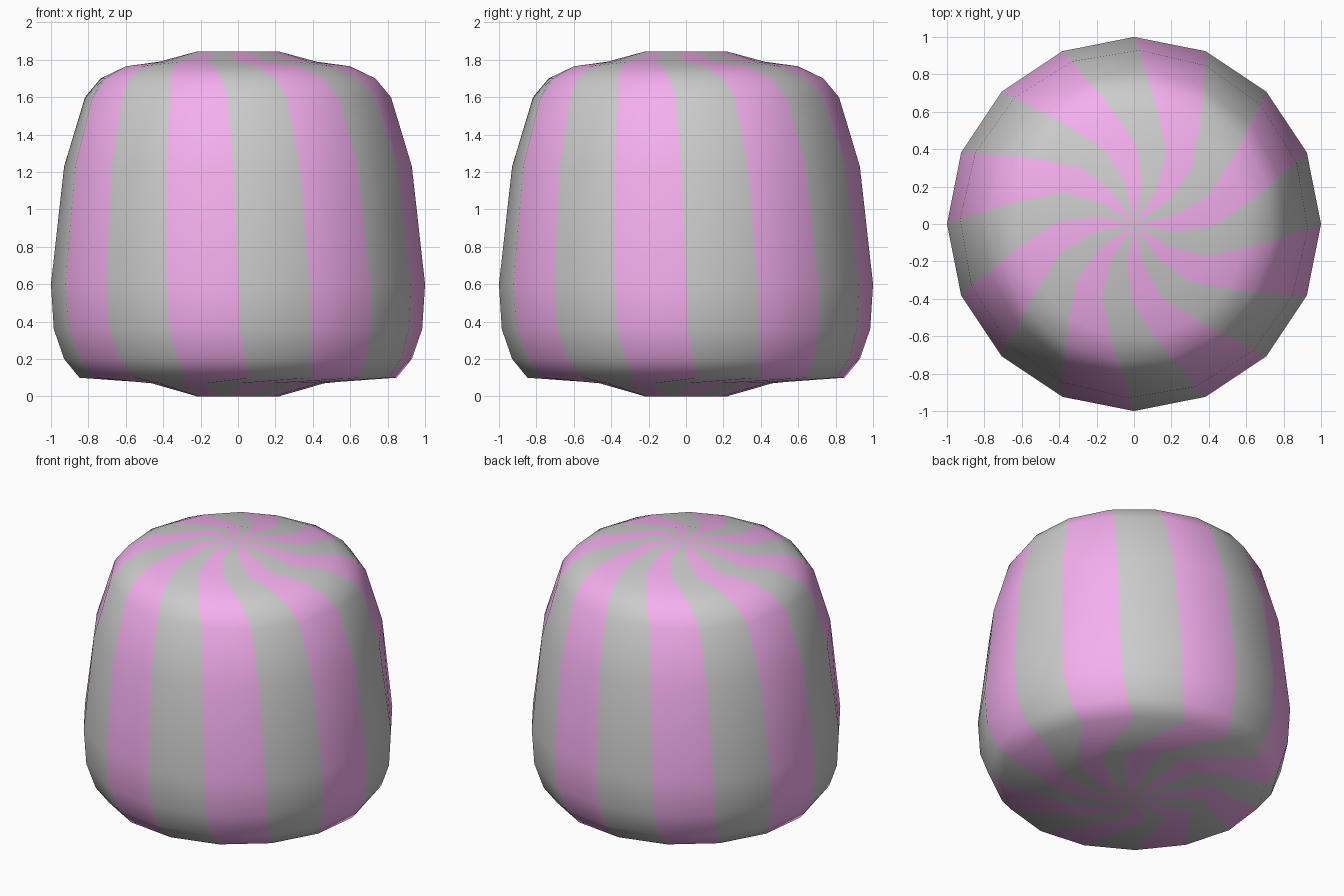
import bpy, bmesh
from math import sin, cos, radians

if "Cube" in bpy.data.objects:
    bpy.data.objects.remove(bpy.data.objects["Cube"])

SIDES = 16
# Rings from bottom to top: radius, height, twist in degrees
RINGS = [
    (0.22, 0.00, -32), (0.46, 0.07, -22), (0.85, 0.10, 4.5), (0.93, 0.20, 2.2),
    (0.985, 0.36, 0.6), (1.00, 0.60, 0), (0.93, 1.23, -1.8), (0.82, 1.60, -4),
    (0.74, 1.70, -7), (0.61, 1.765, -12), (0.42, 1.79, -24), (0.22, 1.845, -33),
]

bm = bmesh.new()

# Twisted rings and the two poles
rings = []
for r, z, twist in RINGS:
    angles = [radians(i * 360 / SIDES + twist) for i in range(SIDES)]
    rings.append([bm.verts.new((r * cos(a), r * sin(a), z)) for a in angles])
bottom = bm.verts.new((0, 0, RINGS[0][1]))
top = bm.verts.new((0, 0, RINGS[-1][1]))

# Columns of faces, every second one coloured
for i in range(SIDES):
    j = (i + 1) % SIDES
    column = [bm.faces.new((bottom, rings[0][j], rings[0][i])),
              bm.faces.new((top, rings[-1][i], rings[-1][j]))]
    for lo, hi in zip(rings, rings[1:]):
        column.append(bm.faces.new((lo[i], lo[j], hi[j], hi[i])))
    for face in column:
        face.material_index = i % 2
        face.smooth = True

mesh = bpy.data.meshes.new("striped_candy")
bm.to_mesh(mesh)
bm.free()

# Plain grey slot, then pink stripes
pink = bpy.data.materials.new("pink_stripe")
pink.diffuse_color = (0.91, 0.43, 0.86, 1)
pink.use_nodes = True
pink.node_tree.nodes["Principled BSDF"].inputs["Base Color"].default_value = pink.diffuse_color
mesh.materials.append(None)
mesh.materials.append(pink)

candy = bpy.data.objects.new("striped_candy", mesh)
bpy.context.collection.objects.link(candy)
